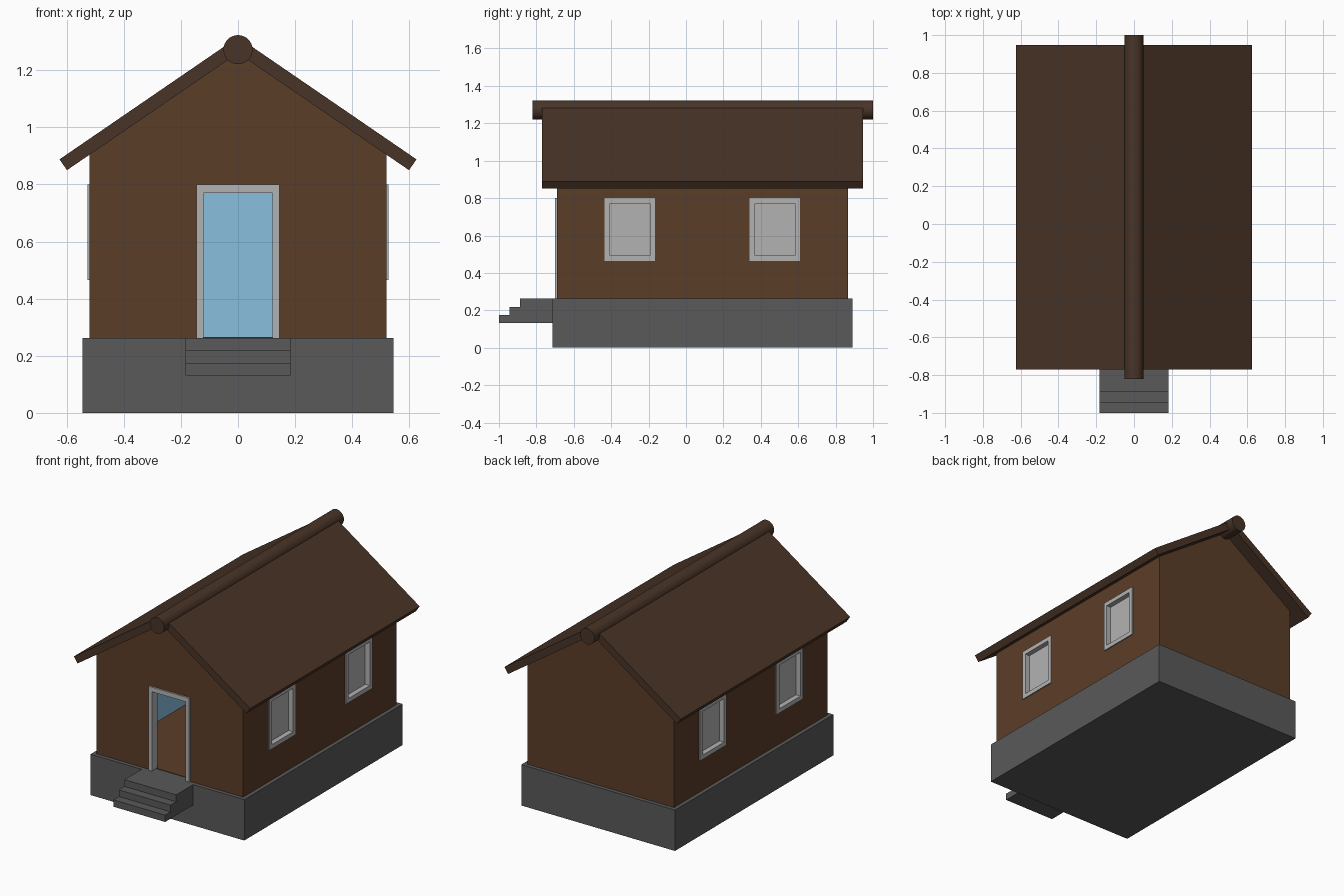
import bpy, bmesh, math

if "Cube" in bpy.data.objects:
    bpy.data.objects.remove(bpy.data.objects["Cube"])


def material(name, rgb):
    m = bpy.data.materials.new(name)
    m.diffuse_color = (*rgb, 1)
    m.use_nodes = True
    m.node_tree.nodes["Principled BSDF"].inputs["Base Color"].default_value = m.diffuse_color
    return m


WALL = material("wall_brown", (0.105, 0.047, 0.021))
ROOF = material("roof_brown", (0.066, 0.034, 0.020))
BLUE = material("interior_blue", (0.25, 0.52, 0.74))
STONE = material("stone_grey", (0.10, 0.10, 0.10))
TRIM = material("trim_grey", (0.45, 0.45, 0.45))


def finish(bm, name, *mats):
    bmesh.ops.recalc_face_normals(bm, faces=bm.faces)
    mesh = bpy.data.meshes.new(name)
    bm.to_mesh(mesh)
    bm.free()
    for m in mats:
        mesh.materials.append(m)
    ob = bpy.data.objects.new(name, mesh)
    bpy.context.collection.objects.link(ob)
    return ob


def boxes(name, mat, *bounds):
    """One object made of boxes given as (x0, x1, y0, y1, z0, z1)."""
    bm = bmesh.new()
    for x0, x1, y0, y1, z0, z1 in bounds:
        vs = bmesh.ops.create_cube(bm, size=1)["verts"]
        for v in vs:
            v.co.x = x1 if v.co.x > 0 else x0
            v.co.y = y1 if v.co.y > 0 else y0
            v.co.z = z1 if v.co.z > 0 else z0
    return finish(bm, name, mat)


def prism(name, mats, points, start, end, axis="y", index=0):
    """Extrude an (x, z) profile along y, or a (y, z) profile along x."""
    bm = bmesh.new()
    put = (lambda a, b: (a, start, b)) if axis == "y" else (lambda a, b: (start, a, b))
    face = bm.faces.new([bm.verts.new(put(*p)) for p in points])
    new = bmesh.ops.extrude_face_region(bm, geom=[face])["geom"]
    d = end - start
    bmesh.ops.translate(bm, vec=(0, d, 0) if axis == "y" else (d, 0, 0),
                        verts=[v for v in new if isinstance(v, bmesh.types.BMVert)])
    for f in bm.faces:
        f.material_index = index
    return finish(bm, name, *mats)


def gable(half, base, apex):
    eave = apex - half * 0.684
    return [(-half, base), (half, base), (half, eave), (0, apex), (-half, eave)]


BASE = 0.262
WINDOWS = [(-0.435, -0.165), (0.34, 0.61)]

# Foundation and stepped entrance
boxes("foundation", STONE, (-0.545, 0.545, -0.715, 0.89, 0, BASE))
prism("front_steps", [STONE],
      [(-0.715, 0.131), (-1, 0.131), (-1, 0.175), (-0.945, 0.175),
       (-0.945, 0.218), (-0.888, 0.218), (-0.888, BASE), (-0.715, BASE)],
      -0.183, 0.183, axis="x")

# Hollow gabled walls with blue inner faces
walls = prism("walls", [WALL, BLUE], gable(0.52, BASE, 1.262), -0.69, 0.865)
room = prism("room_cutter", [WALL, BLUE], gable(0.48, BASE - 0.1, 1.215),
             -0.65, 0.825, index=1)
holes = boxes("opening_cutter", WALL, (-0.13, 0.13, -0.8, -0.6, BASE - 0.1, 0.785),
              *[(s * 0.4, s * 0.6, a + 0.012, b - 0.012, 0.477, 0.787)
                for s in (-1, 1) for a, b in WINDOWS])
bm = bmesh.new()
bm.from_mesh(holes.data)
bmesh.ops.recalc_face_normals(bm, faces=bm.faces)
bm.to_mesh(holes.data)
bm.free()
for cutter in (room, holes):
    mod = walls.modifiers.new("cut", "BOOLEAN")
    mod.operation = "DIFFERENCE"
    mod.solver = "EXACT"
    mod.object = cutter
    cutter.hide_render = True
    cutter.hide_viewport = True

# Floor inside the house
boxes("floor", WALL, (-0.485, 0.485, -0.66, 0.83, BASE - 0.01, BASE + 0.003))

# Door frame
boxes("door_frame", TRIM,
      (-0.145, -0.12, -0.701, -0.645, BASE, 0.80),
      (0.12, 0.145, -0.701, -0.645, BASE, 0.80),
      (-0.12, 0.12, -0.701, -0.645, 0.77, 0.80))

# Windows, two on each side
t = 0.028
for side, s in (("left", -1), ("right", 1)):
    for i, (a, b) in enumerate(WINDOWS):
        x0, x1 = sorted((s * 0.473, s * 0.527))
        boxes(f"{side}_window_frame_{i + 1}", TRIM,
              (x0, x1, a, a + t, 0.465, 0.80), (x0, x1, b - t, b, 0.465, 0.80),
              (x0, x1, a + t, b - t, 0.465, 0.465 + t),
              (x0, x1, a + t, b - t, 0.80 - t, 0.80))
        p0, p1 = sorted((s * 0.485, s * 0.495))
        boxes(f"{side}_window_pane_{i + 1}", TRIM,
              (p0, p1, a + t, b - t, 0.465 + t, 0.80 - t))

# Roof slabs and round ridge beam
prism("roof", [ROOF], [(0, 1.316), (-0.625, 0.888), (-0.599, 0.85), (0, 1.26),
                       (0.599, 0.85), (0.625, 0.888)], -0.77, 0.947)
bpy.ops.mesh.primitive_cylinder_add(vertices=32, radius=0.051, depth=1.82,
                                    location=(0, 0.09, 1.272),
                                    rotation=(math.pi / 2, 0, 0))
ridge = bpy.context.object
ridge.name = "ridge_beam"
ridge.data.materials.append(ROOF)
bpy.ops.object.shade_smooth_by_angle()
